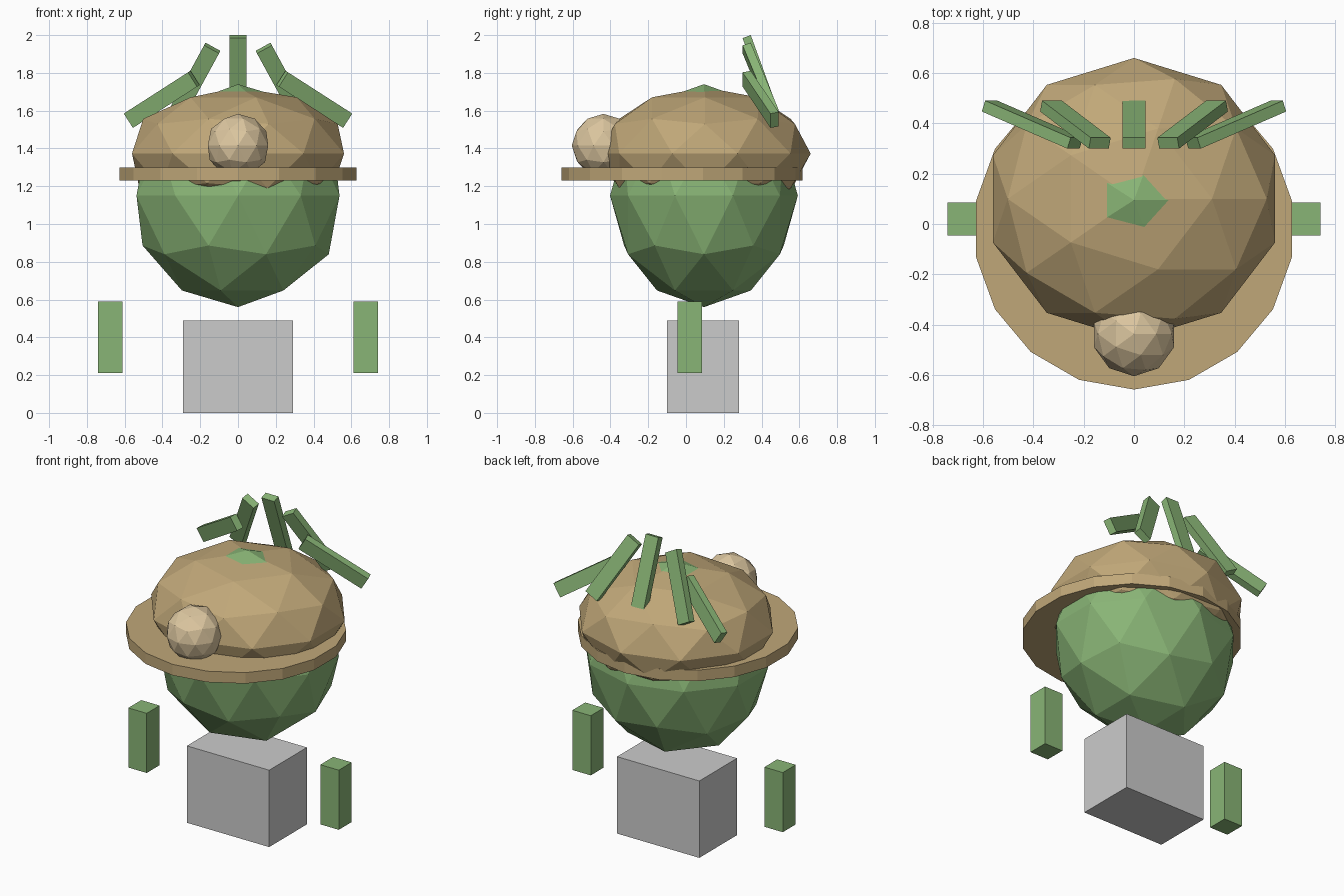
import bpy

if "Cube" in bpy.data.objects:
    bpy.data.objects.remove(bpy.data.objects["Cube"])


def material(name, rgb):
    m = bpy.data.materials.new(name)
    m.diffuse_color = (*rgb, 1)
    m.use_nodes = True
    m.node_tree.nodes["Principled BSDF"].inputs["Base Color"].default_value = m.diffuse_color
    return m


GREEN = material("green", (0.25, 0.46, 0.18))
TAN = material("tan", (0.53, 0.39, 0.19))
CREAM = material("cream", (0.72, 0.57, 0.35))


def finish(name, mat):
    ob = bpy.context.object
    ob.name = name
    if mat:
        ob.data.materials.append(mat)
    return ob


def box(name, loc, size, mat=None, rot=(0, 0, 0)):
    bpy.ops.mesh.primitive_cube_add(size=1, location=loc, rotation=rot)
    ob = finish(name, mat)
    ob.scale = size
    return ob


def ball(name, loc, radii, mat):
    bpy.ops.mesh.primitive_ico_sphere_add(subdivisions=2, radius=1, location=loc)
    ob = finish(name, mat)
    ob.scale = radii
    return ob


# Body block
box("body", (0, 0.09, 0.245), (0.58, 0.38, 0.49))

# Head, its tip just poking through the hat
ball("head", (0, 0.095, 1.15), (0.565, 0.497, 0.59), GREEN)

# Hat: crown, 18-sided brim and front pompom
ball("hat_crown", (0, 0.10, 1.373), (0.59, 0.56, 0.35), TAN)
bpy.ops.mesh.primitive_cylinder_add(vertices=18, radius=0.638, depth=0.07,
                                    location=(0, -0.02, 1.265))
finish("hat_brim", TAN)
ball("hat_pompom", (0, -0.437, 1.415), (0.168, 0.168, 0.168), CREAM)

# Crest of five tilted leaves: x, z, sideways fan angle
LEAF = (0.09, 0.046, 0.43)
TILT = 0.35
box("leaf_centre", (0, 0.395, 1.79), LEAF, GREEN, (TILT, 0, 0))
for side, s in (("left", -1), ("right", 1)):
    for part, x, z, fan in (("inner", 0.233, 1.754, 0.5), ("outer", 0.404, 1.66, 1.0)):
        box(f"leaf_{part}_{side}", (s * x, 0.395, z), LEAF, GREEN, (TILT, -s * fan, 0))
    # Floating hand beside the body
    box(f"hand_{side}", (s * 0.677, 0.02, 0.4), (0.13, 0.13, 0.38), GREEN)
